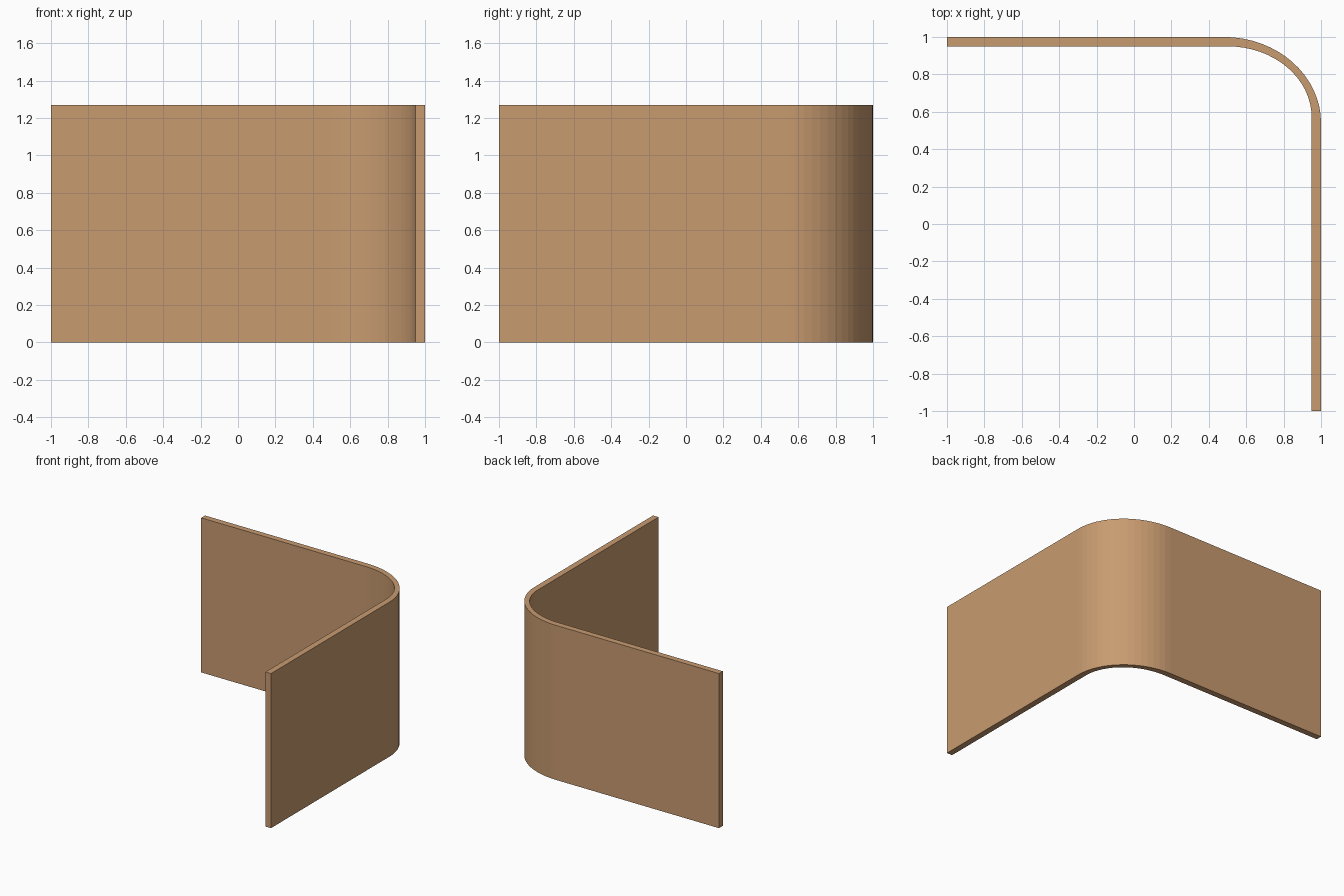
import bpy, bmesh, math

if "Cube" in bpy.data.objects:
    bpy.data.objects.remove(bpy.data.objects["Cube"])

HEIGHT = 1.27
SEGMENTS = 16


def corner(cx, cy, rx, ry):
    """Quarter ellipse running from the back wall round to the right wall."""
    pts = []
    for i in range(SEGMENTS + 1):
        a = math.pi / 2 * (1 - i / SEGMENTS)
        pts.append((cx + rx * math.cos(a), cy + ry * math.sin(a)))
    return pts


# Outer and inner outlines of the wall, seen from above
outer = [(-1, 1)] + corner(0.48, 0.54, 0.52, 0.46) + [(1, -1)]
inner = [(-1, 0.95)] + corner(0.50, 0.57, 0.45, 0.38) + [(0.95, -1)]

# Bottom strip between the outlines, extruded up to full height
bm = bmesh.new()
a = [bm.verts.new((x, y, 0)) for x, y in outer]
b = [bm.verts.new((x, y, 0)) for x, y in inner]
strip = [bm.faces.new((a[i], a[i + 1], b[i + 1], b[i])) for i in range(len(a) - 1)]
up = bmesh.ops.extrude_face_region(bm, geom=strip, use_keep_orig=True)
top = [v for v in up["geom"] if isinstance(v, bmesh.types.BMVert)]
bmesh.ops.translate(bm, verts=top, vec=(0, 0, HEIGHT))
bmesh.ops.recalc_face_normals(bm, faces=bm.faces)

mesh = bpy.data.meshes.new("curved_corner_wall")
bm.to_mesh(mesh)
bm.free()
wall = bpy.data.objects.new("curved_corner_wall", mesh)
bpy.context.collection.objects.link(wall)

# Tan colour
tan = bpy.data.materials.new("tan")
tan.diffuse_color = (0.578, 0.328, 0.162, 1)
tan.use_nodes = True
tan.node_tree.nodes["Principled BSDF"].inputs["Base Color"].default_value = tan.diffuse_color
mesh.materials.append(tan)
